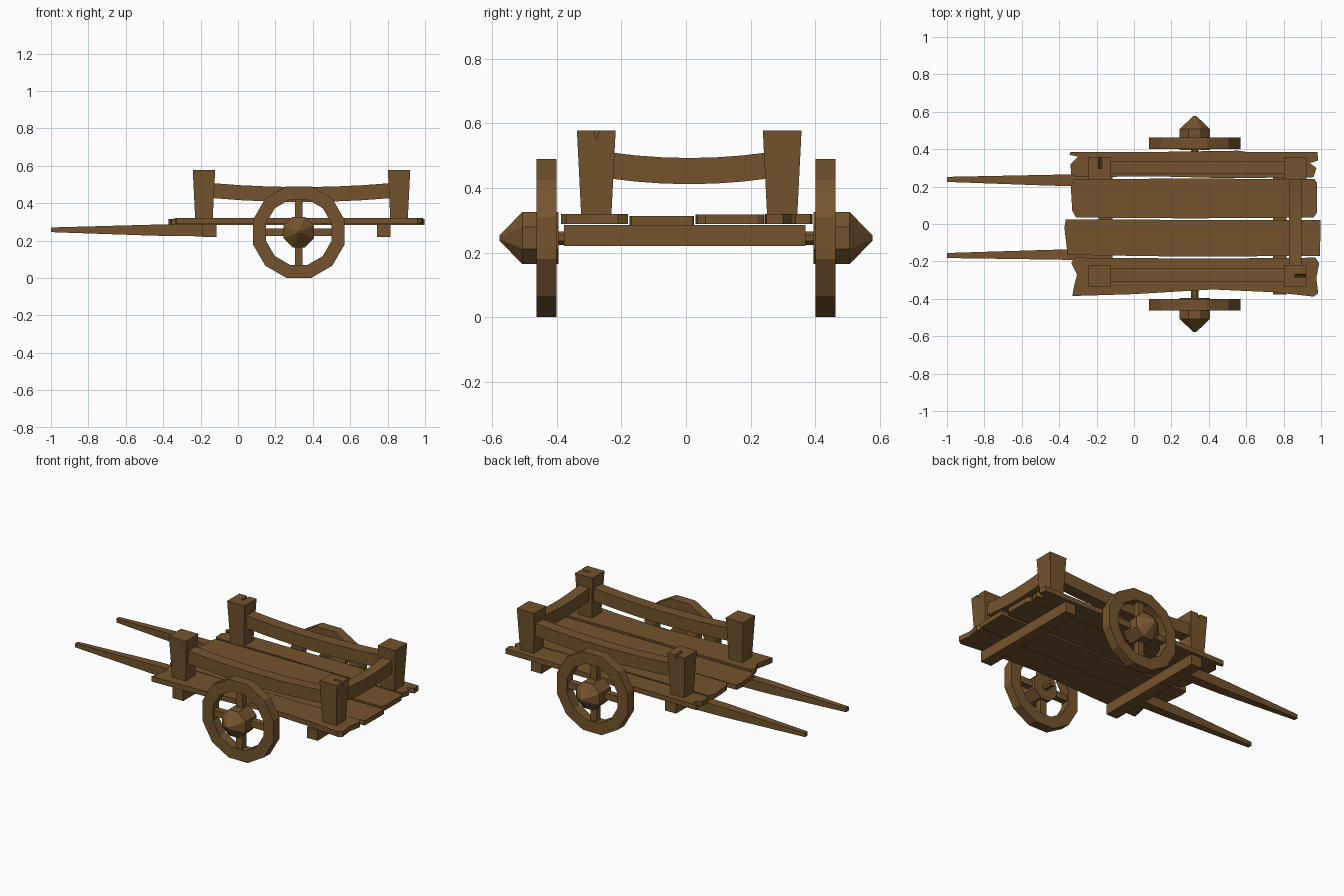
import bpy, bmesh, math
from mathutils import Matrix, Vector

if "Cube" in bpy.data.objects:
    bpy.data.objects.remove(bpy.data.objects["Cube"])

wood = bpy.data.materials.new("brown wood")
wood.diffuse_color = (0.175, 0.088, 0.027, 1)
wood.use_nodes = True
wood.node_tree.nodes["Principled BSDF"].inputs["Base Color"].default_value = wood.diffuse_color


def finish(name, bm):
    bmesh.ops.recalc_face_normals(bm, faces=bm.faces)
    me = bpy.data.meshes.new(name)
    bm.to_mesh(me)
    bm.free()
    me.materials.append(wood)
    ob = bpy.data.objects.new(name, me)
    bpy.context.collection.objects.link(ob)
    return ob


def loft(name, rings, closed=False):
    """Skin matching rings of points; cap the ends, or close the loop."""
    bm = bmesh.new()
    vs = [[bm.verts.new(p) for p in r] for r in rings]
    n = len(vs[0])
    pairs = list(zip(vs, vs[1:])) + ([(vs[-1], vs[0])] if closed else [])
    for a, b in pairs:
        for i in range(n):
            j = (i + 1) % n
            bm.faces.new((a[i], a[j], b[j], b[i]))
    if not closed:
        bm.faces.new(vs[0])
        bm.faces.new(vs[-1])
    return finish(name, bm)


def rect_z(x0, x1, y0, y1, z):
    return [(x0, y0, z), (x1, y0, z), (x1, y1, z), (x0, y1, z)]


def rect_x(x, y0, y1, z0, z1):
    return [(x, y0, z0), (x, y1, z0), (x, y1, z1), (x, y0, z1)]


def box(name, x0, x1, y0, y1, z0, z1):
    return loft(name, [rect_z(x0, x1, y0, y1, z) for z in (z0, z1)])


def circle_y(apothem, y, n, cx=0.325, cz=0.245):
    r = apothem / math.cos(math.pi / n)
    return [(cx + r * math.cos((i + .5) * 2 * math.pi / n), y,
             cz + r * math.sin((i + .5) * 2 * math.pi / n)) for i in range(n)]


# worn deck planks, drawn as outlines seen from above
planks = {
    "plank_left": (0.288, 0.319, [
        (-.30, .25), (.1, .255), (.5, .245), (.96, .25), (.975, .30), (.94, .325),
        (.985, .34), (.98, .385), (.6, .385), (.56, .392), (.1, .385), (-.34, .385),
        (-.345, .37), (-.30, .36), (-.34, .32), (-.335, .26)]),
    "plank_mid_left": (0.288, 0.318, [
        (-.31, .035), (.3, .03), (.96, .035), (.978, .06), (.978, .22), (.965, .24),
        (.3, .243), (-.32, .24), (-.338, .20), (-.33, .07)]),
    "plank_mid_right": (0.284, 0.314, [
        (-.355, -.165), (.3, -.175), (.995, -.17), (.997, .022), (.3, .022),
        (-.365, .025), (-.372, -.02)]),
    "plank_right": (0.288, 0.320, [
        (-.33, -.385), (.0, -.375), (.42, -.35), (.75, -.365), (.96, -.388), (.985, -.37),
        (.975, -.29), (.99, -.21), (.97, -.18), (.4, -.185), (-.32, -.18),
        (-.335, -.21), (-.305, -.27), (-.32, -.33)]),
}
for name, (z0, z1, pts) in planks.items():
    loft(name, [[(x, y, z) for x, y in pts] for z in (z0, z1)])

# cross bearers under the deck
box("front_bearer", -.19, -.115, -.378, .37, .22, .286)
box("rear_bearer", .742, .815, -.378, .37, .22, .286)

# tapered pulling shafts
for name, y0, y1, t0, t1 in (("left_shaft", .20, .268, .225, .252),
                             ("right_shaft", -.195, -.133, -.182, -.155)):
    loft(name, [rect_x(-1, t0, t1, .245, .27),
                rect_x(-.45, y0 + .005, y1 - .005, .226, .285),
                rect_x(-.16, y0, y1, .222, .286)])


def notch(post, x, y, along_x):
    """Small split cut into the top of a post."""
    pts = [(0, .55), (-.012, .6), (.018, .6)]
    ends = (.0, .1)
    if along_x:
        rings = [[(x + e, y + a, z) for a, z in pts] for e in ends]
    else:
        rings = [[(x + a, y + e, z) for a, z in pts] for e in ends]
    cutter = loft("notch_cutter", rings)
    cutter.hide_render = True
    cutter.hide_viewport = True
    mod = post.modifiers.new("split", 'BOOLEAN')
    mod.operation = 'DIFFERENCE'
    mod.object = cutter


# corner posts, wider at the top
posts = {}
for side, cy in (("left", .298), ("right", -.278)):
    for end, cx in (("front", -.182), ("rear", .861)):
        rings = [rect_z(cx - a, cx + a, cy - a, cy + a, z)
                 for a, z in ((.046, .30), (.06, .578))]
        posts[end, side] = loft(f"{end}_{side}_post", rings)
notch(posts["rear", "right"], .861, -.278, True)
notch(posts["front", "left"], -.182, .298, False)

# sagging rails between the posts
STEPS = 6
for name, cy in (("left_rail", .302), ("right_rail", -.275)):
    rings = []
    for i in range(STEPS + 1):
        t = i / STEPS
        s = .022 * 4 * t * (1 - t)
        rings.append(rect_x(-.15 + .98 * t, cy - .036, cy + .036, .428 - s, .508 - s))
    loft(name, rings)
rings = []
for i in range(STEPS + 1):
    t = i / STEPS
    s = .018 * 4 * t * (1 - t)
    y = -.24 + .5 * t
    rings.append([(.828, y, .43 - s), (.896, y, .43 - s),
                  (.896, y, .511 - s), (.828, y, .511 - s)])
loft("rear_rail", rings)

# wheels: rim, spokes, pointed hub and axle stub on each side
for side, s in (("left", 1), ("right", -1)):
    loft(f"{side}_wheel_rim", [circle_y(r, s * y, 12) for r, y in
                               ((.245, .402), (.245, .463), (.175, .463), (.175, .402))],
         closed=True)
    y0, y1 = sorted((s * .412, s * .452))
    box(f"{side}_upright_spoke", .304, .346, y0, y1, .06, .43)
    box(f"{side}_level_spoke", .14, .51, y0, y1, .225, .265)
    loft(f"{side}_hub", [circle_y(r, s * y, 8) for r, y in
                         ((.081, .395), (.081, .507), (.008, .578))])
    loft(f"{side}_axle", [circle_y(.021, s * y, 8) for y in (.33, .40)])
